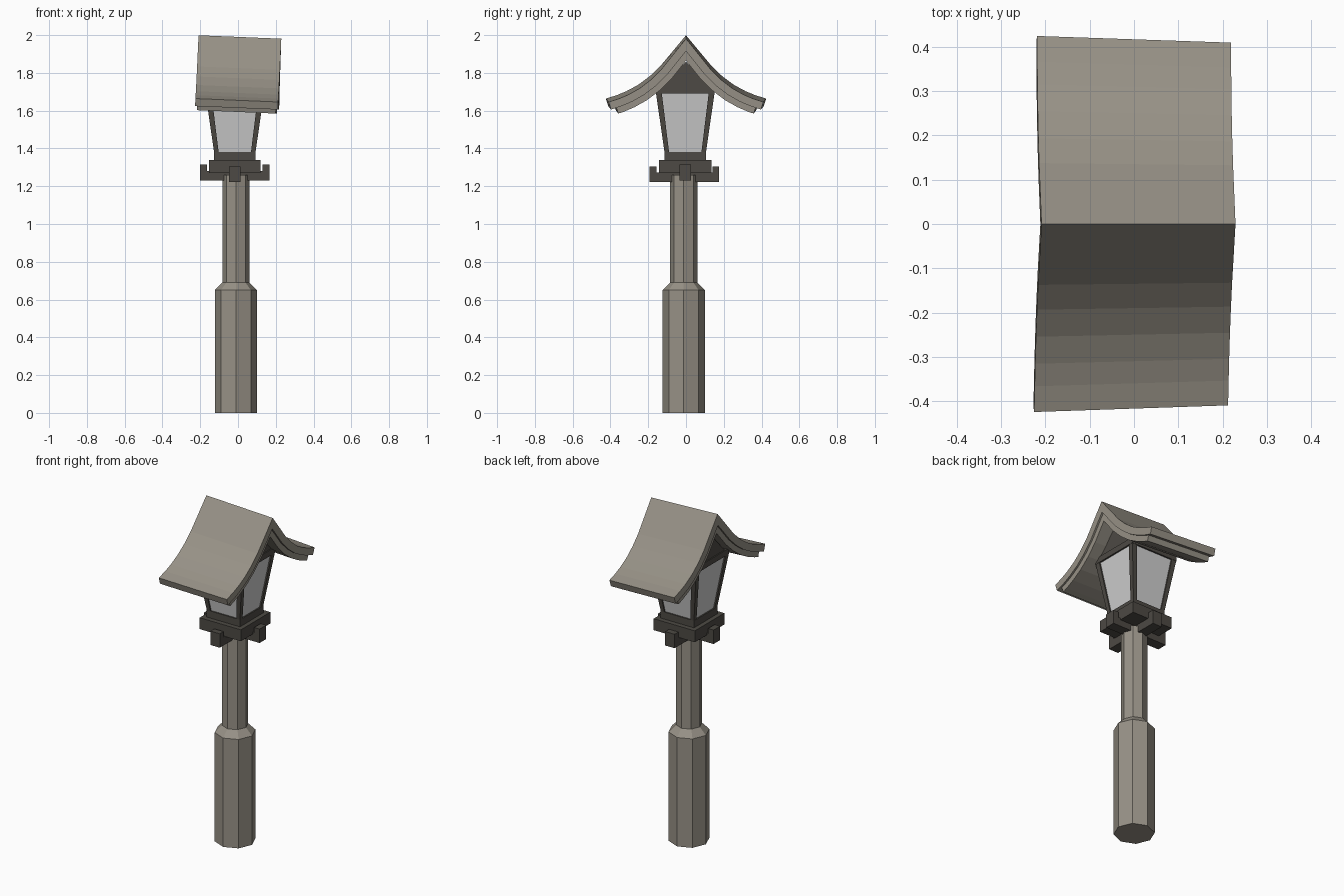
import bpy, bmesh, math

if "Cube" in bpy.data.objects:
    bpy.data.objects.remove(bpy.data.objects["Cube"])

def material(name, rgb):
    m = bpy.data.materials.new(name)
    m.diffuse_color = (*rgb, 1)
    m.use_nodes = True
    m.node_tree.nodes["Principled BSDF"].inputs["Base Color"].default_value = m.diffuse_color
    return m

STONE = material("weathered_grey", (0.31, 0.285, 0.24))
DARK = material("dark_wood", (0.075, 0.068, 0.058))
PANE = material("pale_glass", (0.62, 0.62, 0.62))

CX, CY = -0.017, -0.004      # lantern axis
PX, PY = -0.011, -0.012      # post axis

def finish(name, bm, mat):
    bmesh.ops.recalc_face_normals(bm, faces=bm.faces)
    me = bpy.data.meshes.new(name)
    bm.to_mesh(me)
    bm.free()
    me.materials.append(mat)
    ob = bpy.data.objects.new(name, me)
    bpy.context.collection.objects.link(ob)
    return ob

def loft(name, rings, mat):
    """Skin a stack of equal-length point rings and cap both ends."""
    bm = bmesh.new()
    vs = [[bm.verts.new(p) for p in r] for r in rings]
    n = len(rings[0])
    for a, b in zip(vs, vs[1:]):
        for i in range(n):
            j = (i + 1) % n
            bm.faces.new((a[i], a[j], b[j], b[i]))
    bm.faces.new(vs[0])
    bm.faces.new(vs[-1])
    return finish(name, bm, mat)

def rect(cx, cy, hx, hy, z):
    return [(cx - hx, cy - hy, z), (cx + hx, cy - hy, z),
            (cx + hx, cy + hy, z), (cx - hx, cy + hy, z)]

def octagon(r, z):
    return [(PX + r * math.cos(i * math.pi / 4), PY + r * math.sin(i * math.pi / 4), z)
            for i in range(8)]

# Octagonal post with a thicker foot
loft("post", [octagon(r, z) for r, z in
              ((0.112, 0), (0.112, 0.65), (0.072, 0.69), (0.072, 1.26))], STONE)

# Crossed bracket beams with upturned ends
def beam(name, along_x, z0):
    h, w, lip = 0.184, 0.031, 0.036
    prof = [(-h, 0), (h, 0), (h, 0.083), (h - lip, 0.083), (h - lip, 0.05),
            (lip - h, 0.05), (lip - h, 0.083), (-h, 0.083)]
    def put(u, v, s):
        return (CX + u, CY + s, z0 + v) if along_x else (CX + s, CY - 0.004 + u, z0 + v)
    loft(name, [[put(u, v, s) for u, v in prof] for s in (-w, w)], DARK)

beam("bracket_beam_x", True, 1.231)
beam("bracket_beam_y", False, 1.222)

# Tray and lantern sill
loft("tray", [rect(CX, CY, 0.136, 0.139, z) for z in (1.27, 1.338)], DARK)
loft("lantern_sill", [rect(CX, CY, 0.11, 0.11, z) for z in (1.335, 1.38)], DARK)

# Flared lantern box: panes, four corner posts, top rim
ZB, ZT, HB, HT = 1.375, 1.70, 0.109, 0.156
loft("lantern_panes", [rect(CX, CY, HB - 0.008, HB - 0.008, ZB),
                       rect(CX, CY, HT - 0.008, HT - 0.008, ZT)], PANE)
for sx in (-1, 1):
    for sy in (-1, 1):
        rings = []
        for h, z, w in ((HB, ZB, 0.012), (HT, ZT, 0.0155)):
            rings.append(rect(CX + sx * (h - w), CY + sy * (h - w), w, w, z))
        loft("corner_post", rings, DARK)
loft("lantern_rim", [rect(CX, CY, HT, HT, 1.69), rect(CX, CY, HT, HT, 1.725)], DARK)

# Gable block closing the lantern under the roof
loft("gable_block", [[(x, -0.13, 1.72), (x, 0.13, 1.72), (x, 0, 1.86)]
                     for x in (CX - 0.15, CX + 0.15)], DARK)

# Curved roof: a half profile, thickened along its normals and mirrored
OUTER = [(0, 1.99), (0.135, 1.825), (0.19, 1.772), (0.25, 1.727),
         (0.31, 1.694), (0.36, 1.673), (0.417, 1.655)]
UNDER = OUTER[:-1] + [(0.388, 1.664)]

def offset(prof, d):
    out = []
    for i, (y, z) in enumerate(prof):
        a, b = prof[max(i - 1, 0)], prof[min(i + 1, len(prof) - 1)]
        ty, tz = b[0] - a[0], b[1] - a[1]
        l = math.hypot(ty, tz)
        out.append((0, z - d * l / ty) if i == 0 else (y + d * tz / l, z - d * ty / l))
    return out

def roof_layer(name, prof, d0, d1, half):
    top, low = offset(prof, d0), offset(prof, d1)
    def full(p):
        return [(-y, z) for y, z in reversed(p[1:])] + p
    top, low = full(top), full(low)
    def place(y, z, s):        # slight lean and skew of the whole roof
        return (0.001 + s * half + 0.04 * (z - 1.76) + 0.008 * y,
                y * (1 - 0.018 * s), z - 0.009 * s)
    # Cross-sections follow the profile, from eave to eave
    rings = [[place(*t, -1), place(*t, 1), place(*b, 1), place(*b, -1)]
             for t, b in zip(top, low)]
    loft(name, rings, STONE)

roof_layer("roof", OUTER, 0, 0.042, 0.219)
roof_layer("roof_underlayer", UNDER, 0.038, 0.074, 0.208)
